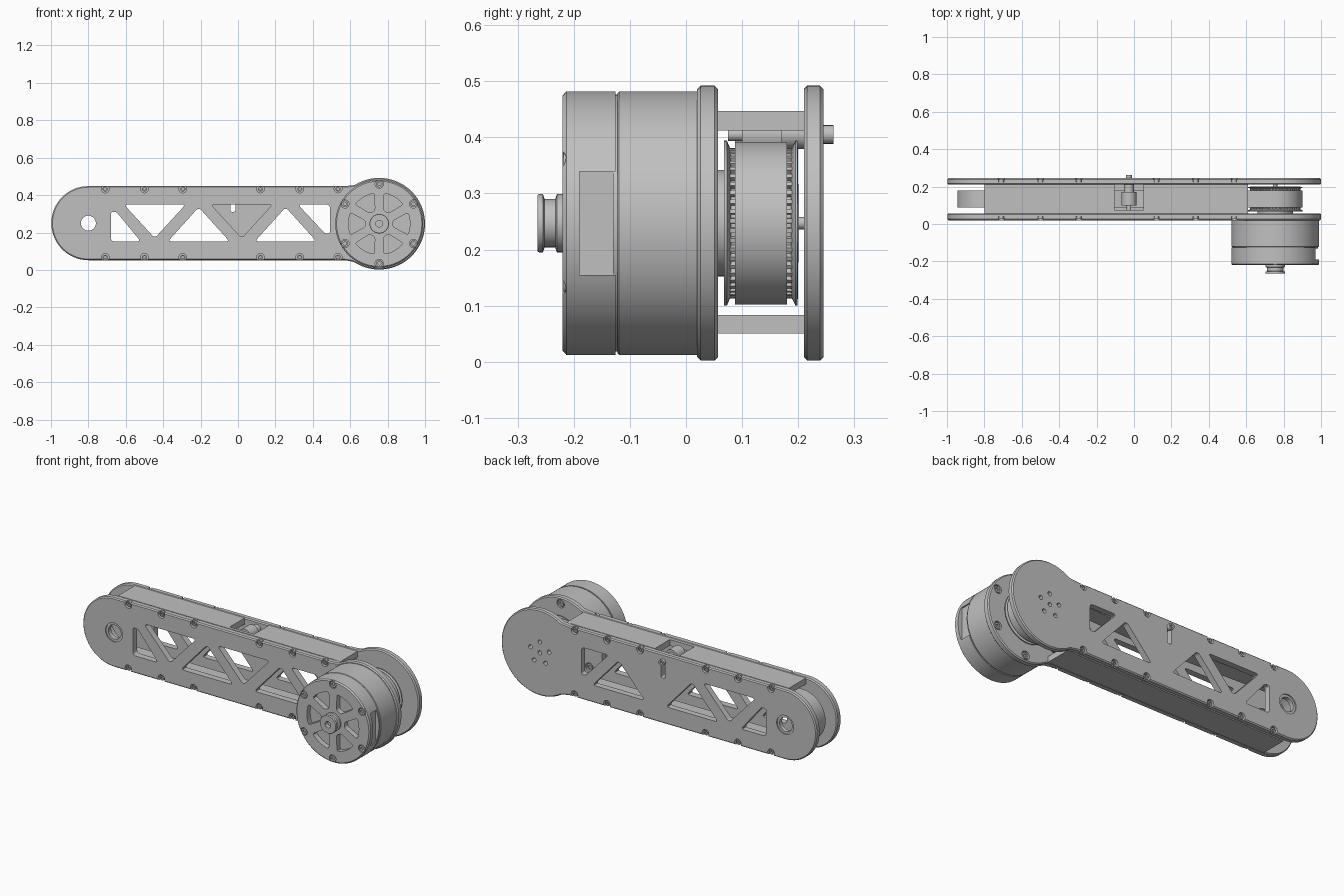
import bpy, bmesh, math
from mathutils import Vector

if "Cube" in bpy.data.objects:
    bpy.data.objects.remove(bpy.data.objects["Cube"], do_unlink=True)

grey = bpy.data.materials.new("machined grey")
grey.use_nodes = True
grey.diffuse_color = (0.53, 0.53, 0.53, 1)
grey.node_tree.nodes["Principled BSDF"].inputs["Base Color"].default_value = grey.diffuse_color

MX, MZ = 0.755, 0.247      # motor axis
EX, EZ = -0.8, 0.25        # far joint axis
FRONT, BACK = (0.02, 0.057), (0.21, 0.245)


def finish(name, bm):
    bmesh.ops.remove_doubles(bm, verts=bm.verts, dist=1e-5)
    bmesh.ops.recalc_face_normals(bm, faces=bm.faces)
    me = bpy.data.meshes.new(name)
    bm.to_mesh(me)
    bm.free()
    me.materials.append(grey)
    ob = bpy.data.objects.new(name, me)
    bpy.context.collection.objects.link(ob)
    return ob


def prism(name, pts, y0, y1):
    """Extrude an x-z outline along y."""
    bm = bmesh.new()
    near = [bm.verts.new((x, y0, z)) for x, z in pts]
    far = [bm.verts.new((x, y1, z)) for x, z in pts]
    bm.faces.new(near)
    bm.faces.new(far[::-1])
    for i in range(len(pts)):
        bm.faces.new((near[i], near[i - 1], far[i - 1], far[i]))
    return finish(name, bm)


def box(name, x0, x1, y0, y1, z0, z1):
    return prism(name, [(x0, z0), (x1, z0), (x1, z1), (x0, z1)], y0, y1)


def lathe(name, cx, cz, profile, seg=64, ring=False):
    """Turn (radius, y) points about an axis along y."""
    bm = bmesh.new()
    verts = [bm.verts.new((cx + r, y, cz)) for r, y in profile]
    pairs = list(zip(verts, verts[1:])) + ([(verts[-1], verts[0])] if ring else [])
    edges = [bm.edges.new(p) for p in pairs]
    bmesh.ops.spin(bm, geom=verts + edges, cent=(cx, 0, cz), axis=(0, 1, 0),
                   angle=math.tau, steps=seg, use_duplicate=False)
    return finish(name, bm)


def rod(name, x, z, r, y0, y1, seg=24):
    return lathe(name, x, z, [(0, y0), (r, y0), (r, y1), (0, y1)], seg)


def screw(name, x, z, r, y_top, y_base):
    """Socket head facing y_top."""
    dip = y_top + (y_base - y_top) * 0.6
    return lathe(name, x, z, [(0, dip), (r * .5, dip), (r * .5, y_top), (r, y_top),
                              (r, y_base), (0, y_base)], 16)


def arc(cx, cz, r, a0, a1, n):
    return [(cx + r * math.cos(math.radians(a0 + (a1 - a0) * i / n)),
             cz + r * math.sin(math.radians(a0 + (a1 - a0) * i / n))) for i in range(n + 1)]


def rounded(pts, radius=0.02, n=5):
    """Round each corner, never past the middle of a side."""
    out = []
    for i, p in enumerate(pts):
        p = Vector(p)
        to_prev, to_next = Vector(pts[i - 1]) - p, Vector(pts[(i + 1) % len(pts)]) - p
        r = min(radius, to_prev.length * .45, to_next.length * .45)
        a, b = p + to_prev.normalized() * r, p + to_next.normalized() * r
        for k in range(n + 1):
            t = k / n
            q = a * (1 - t) ** 2 + p * 2 * t * (1 - t) + b * t * t
            out.append((q.x, q.y))
    return out


def bake(ob):
    bpy.context.view_layer.update()
    me = bpy.data.meshes.new_from_object(
        ob.evaluated_get(bpy.context.evaluated_depsgraph_get()))
    ob.modifiers.clear()
    ob.data = me


def bevel(ob, width):
    mod = ob.modifiers.new("edge", 'BEVEL')
    mod.width, mod.segments, mod.limit_method = width, 1, 'ANGLE'
    mod.angle_limit = math.radians(40)
    bake(ob)


def cut(ob, cutters):
    for c in cutters:
        mod = ob.modifiers.new("cut", 'BOOLEAN')
        mod.object, mod.operation, mod.solver = c, 'DIFFERENCE', 'EXACT'
    bake(ob)
    for c in cutters:
        bpy.data.objects.remove(c, do_unlink=True)


def around(radius, start, count):
    return arc(MX, MZ, radius, start, start + 360, count)[:count]


# Side plates
outline = (arc(EX, EZ, 0.198, 90, 270, 32) + [(0.57, 0.052), (0.61, 0.045)]
           + arc(MX, MZ, 0.245, -122, 122, 56) + [(0.61, 0.452), (0.57, 0.448)])
windows = [
    [(-0.68, 0.31), (-0.65, 0.31), (-0.52, 0.152), (-0.68, 0.152)],
    [(-0.61, 0.35), (-0.28, 0.35), (-0.445, 0.17)],
    [(-0.375, 0.152), (-0.045, 0.152), (-0.21, 0.335)],
    [(0.09, 0.152), (0.42, 0.152), (0.255, 0.335)],
    [(0.32, 0.35), (0.492, 0.35), (0.492, 0.195), (0.465, 0.195)],
]
centre_window = [(-0.145, 0.35), (0.185, 0.35), (0.02, 0.17)]
slot = [(-0.04, 0.31), (-0.014, 0.31), (-0.014, 0.415), (-0.04, 0.415)]
bolt_spots = [(x, z) for x in (-0.71, -0.5, -0.295, 0.12, 0.33, 0.535) for z in (0.433, 0.067)]

for side, (y0, y1) in (("front", FRONT), ("back", BACK)):
    plate = prism(side + "_plate", outline, y0, y1)
    bevel(plate, 0.006)
    outer, inward = (y0, 1) if side == "front" else (y1, -1)
    holes = windows + [centre_window if side == "front" else slot]
    cutters = [prism("cutter", rounded(w, 0.012 if w is slot else 0.022), y0 - .02, y1 + .02)
               for w in holes]
    cutters.append(rod("cutter", EX, EZ, 0.054, y0 - .02, y1 + .02, 40))
    for x, z in bolt_spots:
        cutters.append(rod("cutter", x, z, 0.021, outer - inward * .02, outer + inward * .02, 20))
        screw(side + "_plate_bolt", x, z, 0.014, outer + inward * .006, outer + inward * .021)
    if side == "back":
        cutters += [rod("cutter", x, z, 0.012, y0 - .02, y1 + .02, 16)
                    for x, z in around(0.062, 90, 5) + [(MX, MZ)]]
    else:
        for x, z in around(0.21, 30, 6):
            cutters.append(rod("cutter", x, z, 0.024, y1 - .015, y1 + .02, 20))
            screw("motor_mount_bolt", x, z, 0.018, y1 - .003, y1 - .016)
    cut(plate, cutters)
    # Bushing in the far joint
    lathe(side + "_bushing", EX, EZ, [(0.04, y0 + .006), (0.055, y0 + .006),
                                      (0.055, y1 - .006), (0.04, y1 - .006)], 40, True)

# Spacer strips between the plates, with an opening for the tensioner on top
box("bottom_spacer", EX, 0.61, FRONT[1], BACK[0], 0.05, 0.083)
box("top_spacer_left", EX, -0.105, FRONT[1], BACK[0], 0.412, 0.447)
box("top_spacer_right", 0.05, 0.61, FRONT[1], BACK[0], 0.412, 0.447)
box("top_spacer_bridge", -0.105, 0.05, FRONT[1], 0.075, 0.412, 0.447)

# Drive belt, dipping below the tensioner
TX, TZ = -0.027, 0.405


def belt_path(r):
    dip = arc(TX, TZ, 0.184 - r, -110, -70, 6)[::-1]
    return arc(MX, MZ, r, -90, 90, 40) + dip + arc(EX, EZ, r, 90, 270, 40)


belt_out, belt_in = belt_path(0.145), belt_path(0.134)
bm = bmesh.new()
loops = [[bm.verts.new((x, y, z)) for x, z in path] for path, y in
         ((belt_out, 0.087), (belt_out, 0.18), (belt_in, 0.18), (belt_in, 0.087))]
for a, b in zip(loops, loops[1:] + loops[:1]):
    for i in range(len(a)):
        bm.faces.new((a[i - 1], a[i], b[i], b[i - 1]))
finish("drive_belt", bm)

# Tensioner roller and its clamp screw
lathe("tensioner_roller", TX, TZ, [(0, 0.1), (0.04, 0.1), (0.04, 0.17), (0, 0.17)], 32)
rod("tensioner_spacer", TX, TZ, 0.026, 0.17, 0.21)
rod("tensioner_shaft", TX, TZ, 0.012, 0.075, 0.248)
screw("tensioner_screw_head", TX, TZ, 0.017, 0.263, 0.243)

# Toothed pulley with flared flanges
teeth = 48
gear = []
for i in range(teeth):
    for f, r in ((0, .134), (.45, .134), (.55, .124), (.95, .124)):
        gear += arc(MX, MZ, r, (i + f) * 360 / teeth, 0, 1)[:1]
prism("pulley_teeth", gear, 0.075, 0.19)
lathe("pulley_front_flange", MX, MZ, [(0, 0.066), (0.147, 0.068), (0.147, 0.073),
                                      (0.13, 0.08), (0, 0.08)])
lathe("pulley_back_flange", MX, MZ, [(0, 0.187), (0.13, 0.187), (0.147, 0.195),
                                     (0.147, 0.199), (0, 0.201)])
rod("pulley_collar", MX, MZ, 0.095, 0.055, 0.068, 48)
rod("pulley_pin", MX, MZ, 0.011, 0.2, 0.215)

# Motor body and spoked cap
lathe("motor_body", MX, MZ, [(0, -0.13), (0.229, -0.13), (0.229, -0.122), (0.232, -0.122),
                             (0.235, -0.119), (0.235, 0.021), (0, 0.021)], 96)
cap = lathe("motor_cap", MX, MZ, [(0, -0.22), (0.228, -0.22), (0.235, -0.213),
                                  (0.235, -0.126), (0, -0.126)], 96)
cutters = [box("cutter", 0.963, 1.1, -0.19, -0.1, 0.155, 0.339)]
for k in range(6):
    a = 60 * k
    tri = arc(MX, MZ, 0.075, a - 12, a + 12, 1) + arc(MX, MZ, 0.165, a + 21, a - 21, 4)
    cutters.append(prism("cutter", rounded(tri, 0.012, 3), -0.25, -0.19))
for x, z in around(0.212, 30, 6):
    cutters.append(rod("cutter", x, z, 0.022, -0.25, -0.205, 20))
    screw("cap_screw", x, z, 0.018, -0.218, -0.204)
cut(cap, cutters)

# Flanged output hub on the motor
lathe("output_hub", MX, MZ, [(0, -0.24), (0.018, -0.24), (0.018, -0.265), (0.05, -0.265),
                             (0.052, -0.262), (0.052, -0.255), (0.043, -0.252),
                             (0.043, -0.233), (0.052, -0.23), (0.052, -0.215), (0, -0.215)], 48)

bpy.ops.object.select_all(action='DESELECT')
for ob in bpy.context.collection.objects:
    if ob.type == 'MESH':
        ob.select_set(True)
        bpy.context.view_layer.objects.active = ob
bpy.ops.object.shade_smooth_by_angle(angle=math.radians(30))
